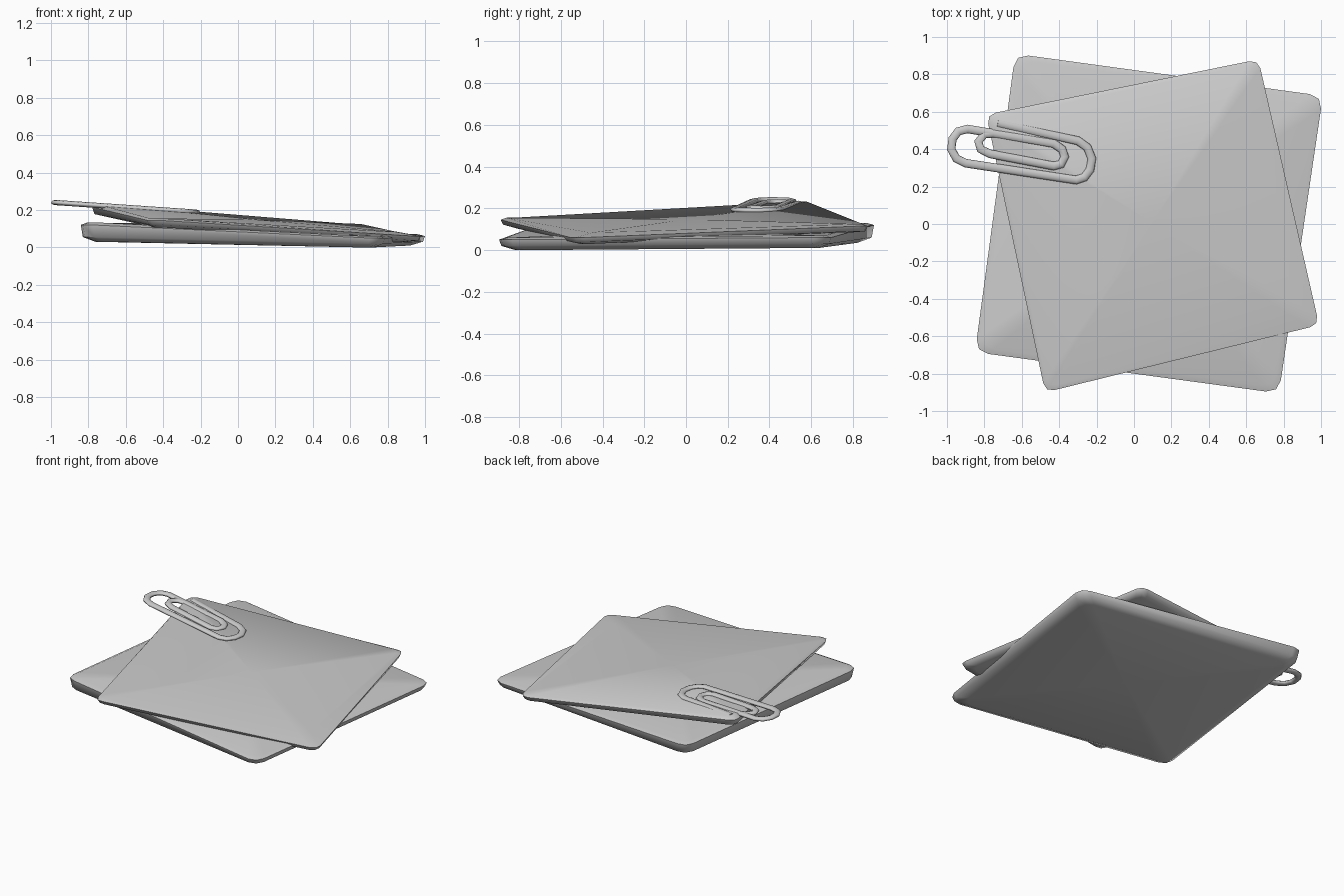
import bpy, bmesh, math
from mathutils import Vector

if "Cube" in bpy.data.objects:
    bpy.data.objects.remove(bpy.data.objects["Cube"])

grey = bpy.data.materials.new("paper_grey")
grey.diffuse_color = (0.6, 0.6, 0.6, 1)
grey.use_nodes = True
grey.node_tree.nodes["Principled BSDF"].inputs["Base Color"].default_value = grey.diffuse_color


def finish(ob, angle):
    ob.data.materials.clear()
    ob.data.materials.append(grey)
    bpy.ops.object.select_all(action='DESELECT')
    bpy.context.view_layer.objects.active = ob
    ob.select_set(True)
    bpy.ops.object.shade_smooth_by_angle(angle=math.radians(angle))


def ring_points(corners, insets, zs, cut):
    """Outline with three points per corner, each corner pulled inward."""
    n, pts = len(corners), []
    moved = []
    for i in range(n):
        c = Vector(corners[i])
        a = (Vector(corners[i - 1]) - c).normalized()
        b = (Vector(corners[(i + 1) % n]) - c).normalized()
        moved.append(c + (a + b) * insets[i])
    for i in range(n):
        c = moved[i]
        a = (moved[i - 1] - c).normalized()
        b = (moved[(i + 1) % n] - c).normalized()
        for p in (c + a * cut, c + (a + b) * cut * 0.27, c + b * cut):
            pts.append((p.x, p.y, zs[i]))
    return pts


def pad(name, corners, rings, z_bottom, z_top, cut):
    """Thin cushion-like sheet lofted from corner rings, bottom to top."""
    bm = bmesh.new()
    loops = [[bm.verts.new(p) for p in ring_points(corners, ins, zs, cut)]
             for ins, zs in rings]
    n = len(loops[0])
    for lo, hi in zip(loops, loops[1:]):
        for i in range(n):
            j = (i + 1) % n
            bm.faces.new((lo[i], lo[j], hi[j], hi[i]))
    cx = sum(c[0] for c in corners) / 4
    cy = sum(c[1] for c in corners) / 4
    for loop, z in ((loops[0], z_bottom), (loops[-1], z_top)):
        mid = bm.verts.new((cx, cy, z))
        for i in range(n):
            bm.faces.new((loop[i], loop[(i + 1) % n], mid))
    bmesh.ops.recalc_face_normals(bm, faces=bm.faces)
    me = bpy.data.meshes.new(name)
    bm.to_mesh(me)
    bm.free()
    ob = bpy.data.objects.new(name, me)
    bpy.context.collection.objects.link(ob)
    finish(ob, 60)


# lower sheet: corners back left, back right, front right, front left
pad("lower_sheet",
    [(-0.635, 0.91), (1.01, 0.685), (0.775, -0.905), (-0.85, -0.685)],
    [([0.07] * 4, (0.035, 0.01, 0.0, 0.03)),
     ([0.01] * 4, (0.06, 0.03, 0.02, 0.055)),
     ([0.0] * 4, (0.12, 0.06, 0.05, 0.12)),
     ([0.03] * 4, (0.13, 0.07, 0.06, 0.133))],
    0.012, 0.095, 0.07)

# upper sheet: corners left, back, right, front
pad("upper_sheet",
    [(-0.79, 0.585), (0.665, 0.88), (0.99, -0.54), (-0.475, -0.9)],
    [([0.06] * 4, (0.165, 0.085, 0.03, 0.105)),
     ([0.01] * 4, (0.178, 0.09, 0.038, 0.122)),
     ([0.0] * 4, (0.215, 0.115, 0.06, 0.145)),
     ([0.02, 0.02, 0.12, 0.02], (0.232, 0.125, 0.085, 0.155))],
    0.105, 0.148, 0.05)

# paper clip: one bent wire, slightly flattened, sloping down to the right
path = [(-0.73, 0.54), (-0.30, 0.445), (-0.25, 0.41), (-0.225, 0.35),
        (-0.235, 0.29), (-0.265, 0.25), (-0.31, 0.235), (-0.90, 0.325),
        (-0.95, 0.35), (-0.977, 0.40), (-0.97, 0.455), (-0.94, 0.495),
        (-0.89, 0.508), (-0.43, 0.43), (-0.385, 0.40), (-0.37, 0.36),
        (-0.39, 0.32), (-0.43, 0.31), (-0.77, 0.375), (-0.82, 0.40),
        (-0.832, 0.44), (-0.80, 0.48), (-0.75, 0.485)]
flat = 0.6
cu = bpy.data.curves.new("paper_clip", 'CURVE')
cu.dimensions = '3D'
cu.bevel_depth = 0.023
cu.bevel_resolution = 2
cu.use_fill_caps = True
sp = cu.splines.new('POLY')
sp.points.add(len(path) - 1)
for pt, (x, y) in zip(sp.points, path):
    pt.co = (x, y, (0.24 - 0.068 * (x + 0.98)) / flat, 1)
clip = bpy.data.objects.new("paper_clip", cu)
bpy.context.collection.objects.link(clip)
clip.scale.z = flat
bpy.ops.object.select_all(action='DESELECT')
bpy.context.view_layer.objects.active = clip
clip.select_set(True)
bpy.ops.object.convert(target='MESH')
finish(bpy.context.object, 60)
